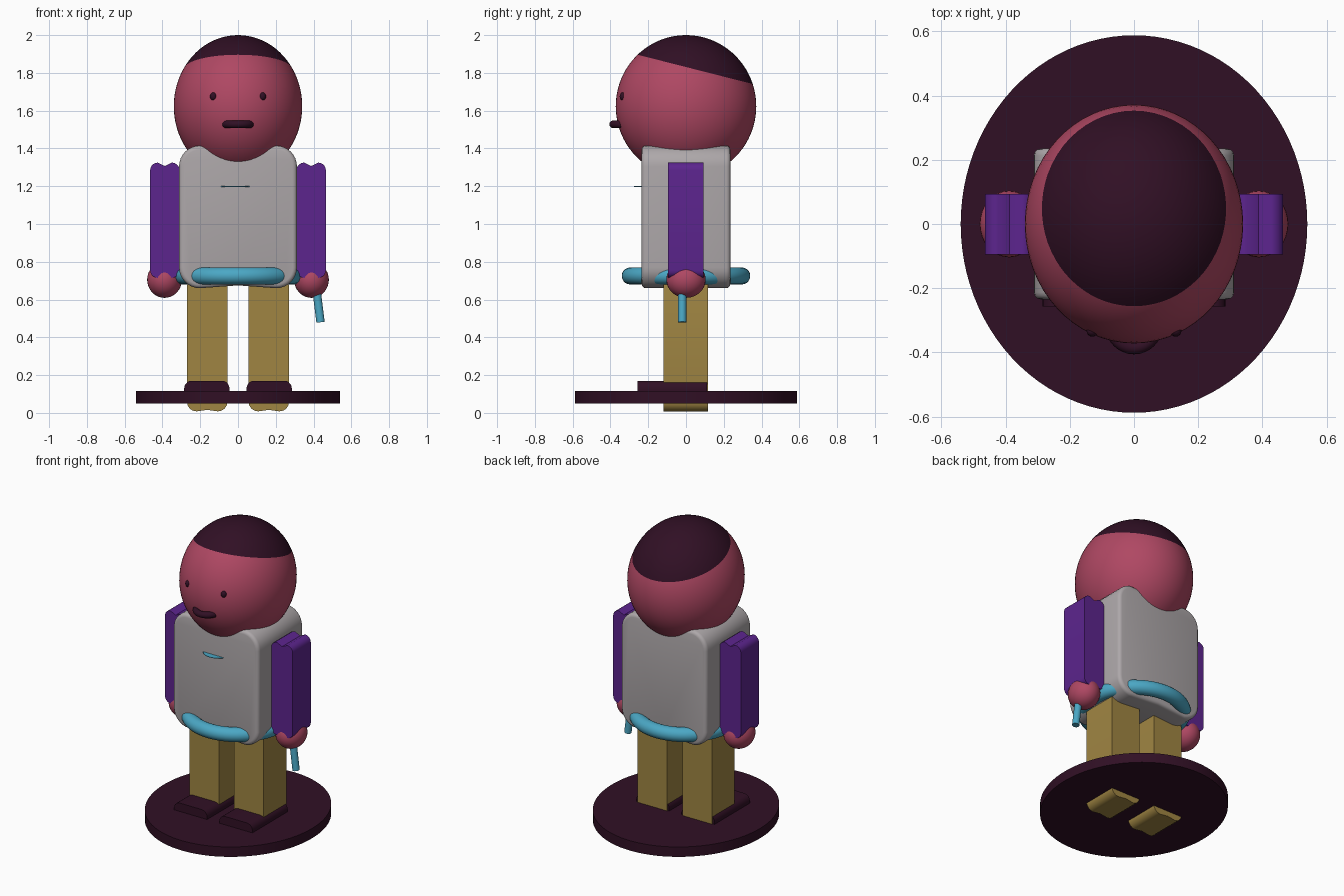
import bpy, bmesh, math
from mathutils import Vector, Matrix

if "Cube" in bpy.data.objects:
    bpy.data.objects.remove(bpy.data.objects["Cube"])


def material(name, rgb):
    m = bpy.data.materials.new(name)
    m.diffuse_color = (*rgb, 1.0)
    m.use_nodes = True
    m.node_tree.nodes["Principled BSDF"].inputs["Base Color"].default_value = m.diffuse_color
    return m


PLUM = material("dark_plum", (0.03, 0.005, 0.018))
PINK = material("rose_skin", (0.43, 0.064, 0.125))
PURPLE = material("purple_cloth", (0.107, 0.018, 0.27))
GREY = material("grey_cloth", (0.42, 0.39, 0.40))
GOLD = material("gold_cloth", (0.35, 0.235, 0.055))
BLUE = material("sky_blue", (0.07, 0.39, 0.56))


def finish(name, bm, *mats):
    bmesh.ops.recalc_face_normals(bm, faces=bm.faces)
    me = bpy.data.meshes.new(name)
    bm.to_mesh(me)
    bm.free()
    for m in mats:
        me.materials.append(m)
    me.polygons.foreach_set("use_smooth", [True] * len(me.polygons))
    me.set_sharp_from_angle(angle=math.radians(35))
    ob = bpy.data.objects.new(name, me)
    bpy.context.collection.objects.link(ob)
    return ob


def ball(name, centre, radii, mat, seg=32):
    bm = bmesh.new()
    bmesh.ops.create_uvsphere(bm, u_segments=seg, v_segments=seg // 2, radius=1,
                              matrix=Matrix.LocRotScale(Vector(centre), None, Vector(radii)))
    return finish(name, bm, mat)


def ring(name, centre, major, minor, mat, n=64, k=20):
    bm = bmesh.new()
    rows = []
    for i in range(n):
        a = 2 * math.pi * i / n
        row = []
        for j in range(k):
            b = 2 * math.pi * j / k
            r = major + minor * math.cos(b)
            row.append(bm.verts.new(Vector(centre) + Vector(
                (r * math.cos(a), r * math.sin(a), minor * math.sin(b)))))
        rows.append(row)
    for i in range(n):
        p, q = rows[i], rows[(i + 1) % n]
        for j in range(k):
            l = (j + 1) % k
            bm.faces.new((p[j], q[j], q[l], p[l]))
    return finish(name, bm, mat)


def rod(name, start, end, radius, mat, seg=24, scale_y=1.0):
    start, end = Vector(start), Vector(end)
    axis = end - start
    bm = bmesh.new()
    rot = axis.to_track_quat('Z', 'Y').to_matrix().to_4x4()
    bmesh.ops.create_cone(bm, cap_ends=True, segments=seg, radius1=radius,
                          radius2=radius, depth=axis.length,
                          matrix=Matrix.Translation((start + end) / 2) @ rot)
    bmesh.ops.scale(bm, vec=(1, scale_y, 1), verts=bm.verts)
    return finish(name, bm, mat)


def slab(name, x, y, z, r, mat, dip=0.0, bevel=0.0, steps=6):
    """Rounded outline in x-z with a slight dip mid top and bottom, extruded in y."""
    (x0, x1), (y0, y1), (z0, z1) = x, y, z
    corners = [(x1 - r, z0 + r, -90), (x1 - r, z1 - r, 0),
               (x0 + r, z1 - r, 90), (x0 + r, z0 + r, 180)]
    pts = []
    for i, (cx, cz, a0) in enumerate(corners):
        for s in range(steps + 1):
            a = math.radians(a0 + 90 * s / steps)
            pts.append((cx + r * math.cos(a), cz + r * math.sin(a)))
        if dip and i in (1, 3):
            pts.append(((x0 + x1) / 2, z1 - dip if i == 1 else z0 + dip))
    bm = bmesh.new()
    f = bm.faces.new([bm.verts.new((px, y0, pz)) for px, pz in pts])
    res = bmesh.ops.extrude_face_region(bm, geom=[f])
    moved = [g for g in res["geom"] if isinstance(g, bmesh.types.BMVert)]
    bmesh.ops.translate(bm, vec=(0, y1 - y0, 0), verts=moved)
    if bevel:
        rim = [e for e in bm.edges if abs(e.verts[0].co.y - e.verts[1].co.y) < 1e-5]
        bmesh.ops.bevel(bm, geom=rim, offset=bevel, segments=3, profile=0.5,
                        affect='EDGES')
    return finish(name, bm, mat)


# Oval base
rod("base", (0, 0, 0.05), (0, 0, 0.115), 0.54, PLUM, seg=96, scale_y=0.588 / 0.54)

# Torso, belt and thin chest plate
slab("torso", (-0.312, 0.312), (-0.235, 0.235), (0.66, 1.415), 0.11, GREY,
     dip=0.015, bevel=0.022, steps=8)
ring("belt", (0, 0, 0.725), 0.295, 0.045, BLUE)
rod("chest_plate", (-0.015, -0.185, 1.197), (-0.015, -0.185, 1.2), 0.09, BLUE, seg=48)

# Limbs on both sides
for side, s in (("left", -1), ("right", 1)):
    def span(a, b):
        return tuple(sorted((s * a, s * b)))
    slab(side + "_leg", span(0.056, 0.27), (-0.12, 0.117), (0.008, 0.72), 0.05,
         GOLD, dip=0.008, steps=4)
    slab(side + "_shoe", span(0.045, 0.285), (-0.257, 0.11), (0.065, 0.17), 0.04,
         PLUM, steps=5)
    slab(side + "_arm", span(0.31, 0.465), (-0.095, 0.093), (0.715, 1.325), 0.04,
         PURPLE, dip=0.018, steps=5)
    ball(side + "_hand", (s * 0.389, 0, 0.705), (0.092, 0.104, 0.096), PINK)
    ball(side + "_eye", (s * 0.13, -0.333, 1.675), (0.018, 0.018, 0.022), PLUM, 16)

# Stick held in one hand
rod("stick", (0.413, -0.02, 0.67), (0.437, -0.02, 0.48), 0.022, BLUE)

# Head with the hair split off by a tilted plane
bm = bmesh.new()
bmesh.ops.create_uvsphere(bm, u_segments=64, v_segments=40, radius=1,
                          matrix=Matrix.LocRotScale(Vector((0, 0, 1.623)), None,
                                                    Vector((0.34, 0.372, 0.377))))
edge_point = Vector((0, -0.24, 1.892))
normal = Vector((0, 0.15, 0.59)).normalized()
bmesh.ops.bisect_plane(bm, geom=bm.verts[:] + bm.edges[:] + bm.faces[:],
                       plane_co=edge_point, plane_no=normal)
for f in bm.faces:
    f.material_index = int((f.calc_center_median() - edge_point).dot(normal) > 0)
finish("head", bm, PINK, PLUM)

# Mouth
ring("mouth", (0, -0.317, 1.528), 0.069, 0.02, PLUM, n=48, k=16)
